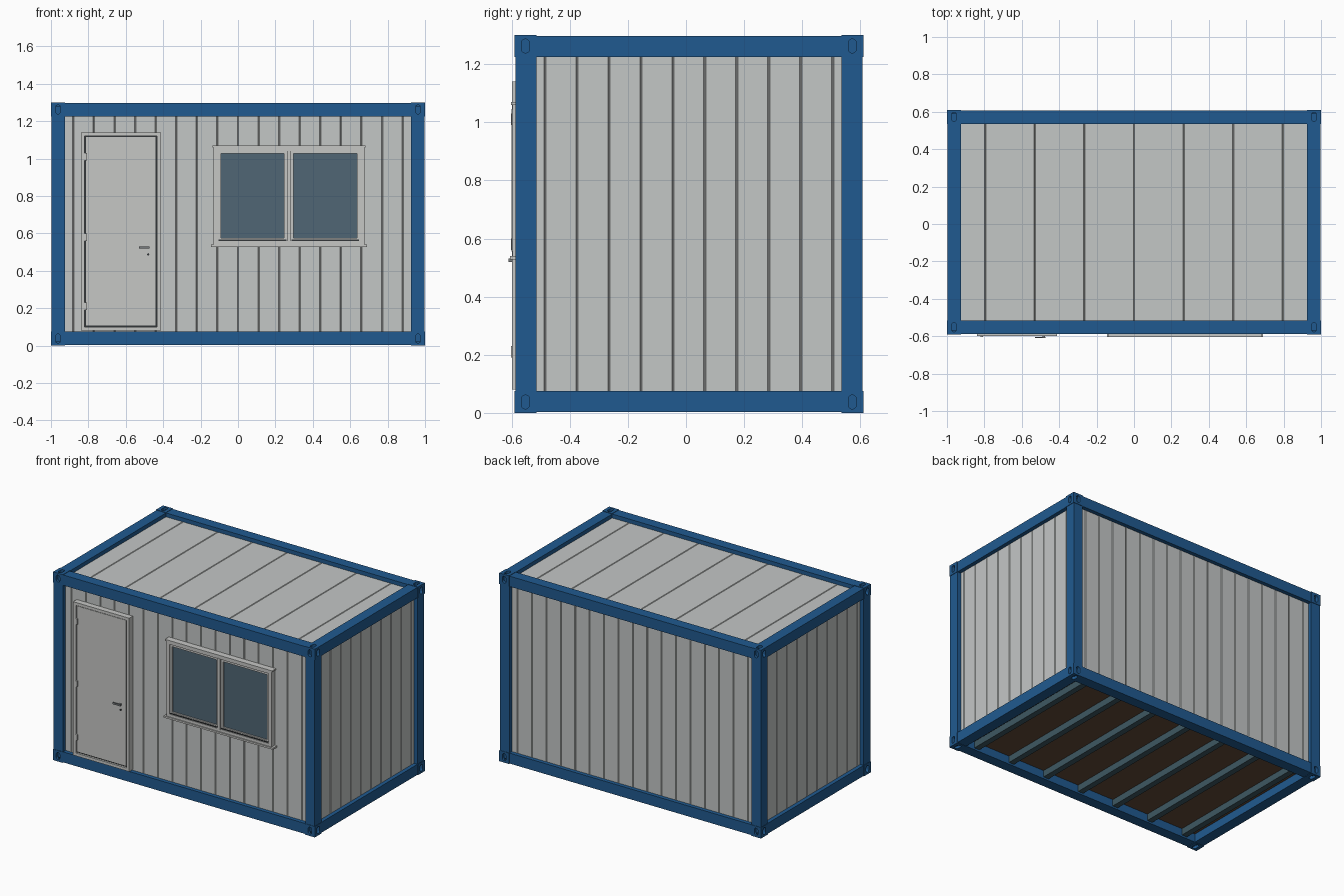
import bpy, bmesh, math
from mathutils import Matrix, Vector

if "Cube" in bpy.data.objects:
    bpy.data.objects.remove(bpy.data.objects["Cube"])


def material(name, r, g, b):
    m = bpy.data.materials.new(name)
    lin = [((c / 255 + 0.055) / 1.055) ** 2.4 for c in (r, g, b)]
    m.diffuse_color = (*lin, 1)
    m.use_nodes = True
    m.node_tree.nodes["Principled BSDF"].inputs["Base Color"].default_value = m.diffuse_color
    return m


BLUE = material("frame blue", 32, 90, 144)
PANEL = material("panel light grey", 196, 199, 198)
TRIM = material("trim light grey", 198, 199, 197)
GLASS = material("window glass", 80, 102, 117)
DARK = material("dark gasket", 50, 54, 57)
METAL = material("handle metal", 120, 124, 127)
STEEL = material("joist steel", 62, 88, 98)
WOOD = material("floor brown", 98, 74, 56)

Y0, Y1, YC, H, C = -0.59, 0.61, 0.01, 1.30, 0.075
REC = 0.03                       # panel recess behind the frame


def add(name, bm, mat):
    bmesh.ops.recalc_face_normals(bm, faces=bm.faces)
    me = bpy.data.meshes.new(name)
    bm.to_mesh(me)
    bm.free()
    me.materials.append(mat)
    ob = bpy.data.objects.new(name, me)
    bpy.context.collection.objects.link(ob)
    return ob


def boxes(name, mat, *ranges):
    """One object from boxes given as (x0, x1, y0, y1, z0, z1)."""
    bm = bmesh.new()
    for x0, x1, y0, y1, z0, z1 in ranges:
        m = Matrix.Translation(((x0 + x1) / 2, (y0 + y1) / 2, (z0 + z1) / 2))
        bmesh.ops.create_cube(bm, size=1, matrix=m @ Matrix.Diagonal((x1 - x0, y1 - y0, z1 - z0, 1)))
    return add(name, bm, mat)


def ring(name, mat, x0, x1, z0, z1, b, yf, yb):
    """Rectangular border in the front plane."""
    return boxes(name, mat, (x0, x0 + b, yf, yb, z0, z1), (x1 - b, x1, yf, yb, z0, z1),
                 (x0 + b, x1 - b, yf, yb, z0, z0 + b), (x0 + b, x1 - b, yf, yb, z1 - b, z1))


def extruded(pts, vec, matrix):
    bm = bmesh.new()
    f = bm.faces.new([bm.verts.new(p) for p in pts])
    r = bmesh.ops.extrude_face_region(bm, geom=[f])
    vs = [v for v in r["geom"] if isinstance(v, bmesh.types.BMVert)]
    bmesh.ops.translate(bm, verts=vs, vec=vec)
    bmesh.ops.transform(bm, matrix=matrix, verts=bm.verts)
    return bm


def grooved(name, half, length, grooves, width, depth, matrix):
    """Slab with V grooves: local x across, -y outwards, z along the grooves."""
    pts = [(-half, 0, 0)]
    for g in grooves:
        pts += [(g - width / 2, 0, 0), (g, depth, 0), (g + width / 2, 0, 0)]
    pts += [(half, 0, 0), (half, 0.03, 0), (-half, 0.03, 0)]
    return add(name, extruded(pts, (0, 0, length), matrix), PANEL)


# corner casting with an oval slot in each outer face, mirrored to 8 corners
cast = boxes("corner_casting", BLUE, (1 - C, 1, Y1 - C, Y1, H - C, H))
oval = []
for i in range(16):
    a = 2 * math.pi * (i + 0.5) / 16
    oval.append((0.014 * math.cos(a), 0.014 * math.sin(a) + math.copysign(0.01, math.sin(a)), 0))
mid = C / 2
places = (Matrix.Translation((1 - mid, Y1 - mid, H - 0.02)),
          Matrix.Translation((1 - mid, Y1 - 0.02, H - mid)) @ Matrix.Rotation(-math.pi / 2, 4, 'X'),
          Matrix.Translation((1 - 0.02, Y1 - mid, H - mid)) @ Matrix.Rotation(math.pi / 2, 4, 'Z')
          @ Matrix.Rotation(math.pi / 2, 4, 'X'))
cutters = []
for m in places:
    cut = add("slot_cutter", extruded(oval, (0, 0, 0.05), m), BLUE)
    cut.hide_render = True
    mod = cast.modifiers.new("slot", 'BOOLEAN')
    mod.object, mod.operation, mod.solver = cut, 'DIFFERENCE', 'EXACT'
    cutters.append(cut)
bpy.context.view_layer.update()
base = bpy.data.meshes.new_from_object(cast.evaluated_get(bpy.context.evaluated_depsgraph_get()))
for ob in [cast] + cutters:
    bpy.data.objects.remove(ob)
centre = Vector((0, YC, H / 2))
for sx in (-1, 1):
    for sy in (-1, 1):
        for sz in (-1, 1):
            me = base.copy()
            me.transform(Matrix.Translation(centre) @ Matrix.Diagonal((sx, sy, sz, 1)) @ Matrix.Translation(-centre))
            if sx * sy * sz < 0:
                me.flip_normals()
            ob = bpy.data.objects.new("corner_casting", me)
            bpy.context.collection.objects.link(ob)

# posts and rails, set slightly behind the castings
e = 0.003
for sx in (-1, 1):
    xa, xb = sorted((sx * (1 - C), sx * (1 - e)))
    for ya, yb in ((Y0 + e, Y0 + C), (Y1 - C, Y1 - e)):
        boxes("corner_post", BLUE, (xa, xb, ya, yb, C, H - C))
    for za, zb in ((e, C), (H - C, H - e)):
        boxes("side_rail", BLUE, (xa, xb, Y0 + C, Y1 - C, za, zb))
for ya, yb in ((Y0 + e, Y0 + C), (Y1 - C, Y1 - e)):
    for za, zb in ((e, C), (H - C, H - e)):
        boxes("long_rail", BLUE, (C - 1, 1 - C, ya, yb, za, zb))

# ribbed wall panels and roof
hx, hy = 1 - C, 0.6 - C
long_g = [0.11 * i for i in range(-8, 9)]
side_g = [0.11 * (i + 0.5) for i in range(-5, 5)]
for name, half, gs, loc, ang in (("front_wall", hx, long_g, (0, Y0 + REC, C), 0),
                                 ("right_wall", hy, side_g, (1 - REC, YC, C), 90),
                                 ("back_wall", hx, long_g, (0, Y1 - REC, C), 180),
                                 ("left_wall", hy, side_g, (REC - 1, YC, C), 270)):
    grooved(name, half, H - 2 * C, gs, 0.008, 0.004,
            Matrix.Translation(loc) @ Matrix.Rotation(math.radians(ang), 4, 'Z'))
grooved("roof_panel", hx, 2 * hy, [0.265 * i for i in range(-3, 4)], 0.008, 0.005,
        Matrix.Translation((0, YC + hy, H - REC)) @ Matrix.Rotation(math.pi, 4, 'Z')
        @ Matrix.Rotation(-math.pi / 2, 4, 'X') @ Matrix.Rotation(math.pi, 4, 'Z')
        @ Matrix.Rotation(math.pi, 4, 'Z'))

# floor and joists
boxes("floor", WOOD, (-hx, hx, YC - hy, YC + hy, 0.06, 0.08))
for i in range(-3, 4):
    x = 0.28 * i
    boxes("floor_joist", STEEL, (x - 0.02, x + 0.02, YC - hy, YC + hy, 0.015, 0.06))

# door
W = Y0 + REC
ring("door_frame", TRIM, -0.84, -0.412, 0.08, 1.14, 0.02, -0.599, W + 0.005)
boxes("door_gasket", DARK, (-0.82, -0.432, -0.585, W, 0.10, 1.12))
boxes("door_leaf", TRIM, (-0.814, -0.441, -0.593, -0.58, 0.107, 1.115))
for z in (0.21, 0.58, 1.01):
    boxes("door_hinge", TRIM, (-0.82, -0.808, -0.603, -0.59, z - 0.02, z + 0.02))
boxes("door_handle", METAL, (-0.53, -0.472, -0.61, -0.603, 0.519, 0.531),
      (-0.488, -0.476, -0.604, -0.59, 0.519, 0.531))
bm = bmesh.new()
bmesh.ops.create_cone(bm, cap_ends=True, segments=16, radius1=0.006, radius2=0.006, depth=0.008,
                      matrix=Matrix.Translation((-0.48, -0.595, 0.488)) @ Matrix.Rotation(math.pi / 2, 4, 'X'))
add("door_lock", bm, DARK)

# window
ring("window_frame", TRIM, -0.13, 0.675, 0.535, 1.065, 0.024, -0.597, W + 0.005)
boxes("window_mullion", TRIM, (0.262, 0.283, -0.6, W, 0.555, 1.045))
for xa, xb in ((-0.108, 0.264), (0.281, 0.653)):
    ring("window_sash", TRIM, xa, xb, 0.557, 1.043, 0.017, -0.59, W)
    boxes("window_glass", GLASS, (xa + 0.01, xb - 0.01, -0.58, W, 0.565, 1.035))
    boxes("sash_drip", DARK, (xa + 0.005, xb - 0.005, -0.594, -0.588, 0.560, 0.566))
boxes("window_sill", TRIM, (-0.145, 0.69, -0.605, W, 0.528, 0.54))
boxes("window_cap", TRIM, (-0.137, 0.682, -0.603, W, 1.06, 1.07))
